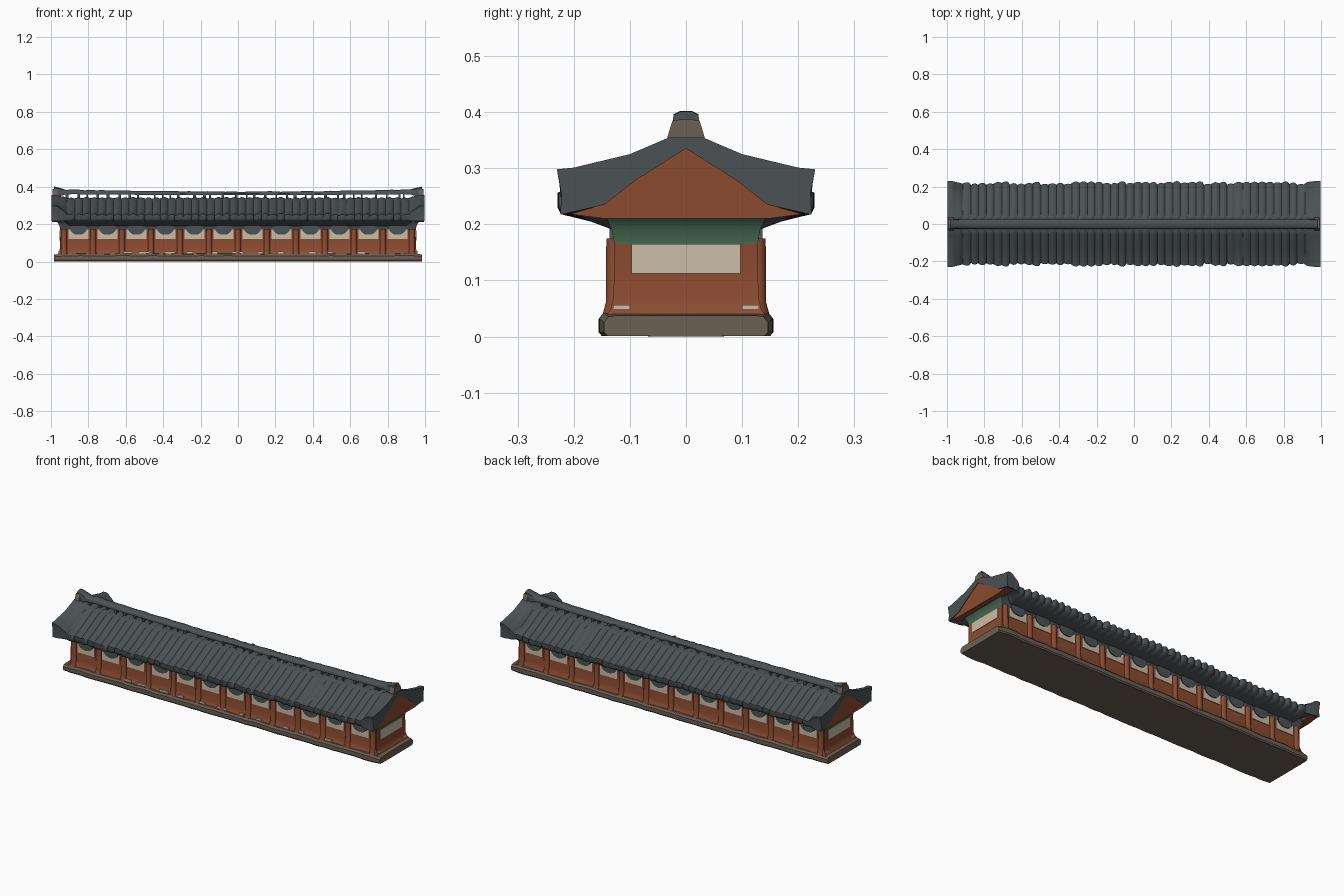
import bpy, bmesh, math, random

if "Cube" in bpy.data.objects:
    bpy.data.objects.remove(bpy.data.objects["Cube"])
random.seed(4)


def material(name, rgb):
    m = bpy.data.materials.new(name)
    m.diffuse_color = (*rgb, 1)
    m.use_nodes = True
    m.node_tree.nodes["Principled BSDF"].inputs["Base Color"].default_value = m.diffuse_color
    return m


SLATE = material("slate_tile", (0.07, 0.085, 0.09))
RED = material("red_timber", (0.26, 0.07, 0.03))
GREEN = material("green_beam", (0.065, 0.15, 0.085))
CREAM = material("cream_plaster", (0.60, 0.51, 0.39))
STONE = material("brown_stone", (0.15, 0.115, 0.085))


def finish(name, bm, mats, smooth=35):
    bmesh.ops.recalc_face_normals(bm, faces=bm.faces[:])
    me = bpy.data.meshes.new(name)
    bm.to_mesh(me)
    bm.free()
    for m in mats:
        me.materials.append(m)
    ob = bpy.data.objects.new(name, me)
    bpy.context.collection.objects.link(ob)
    if smooth:
        bpy.ops.object.select_all(action='DESELECT')
        ob.select_set(True)
        bpy.context.view_layer.objects.active = ob
        bpy.ops.object.shade_smooth_by_angle(angle=math.radians(smooth))
    return ob


def loft(bm, rings):
    """Join closed rings of points and cap both ends."""
    vs = [[bm.verts.new(p) for p in r] for r in rings]
    n = len(vs[0])
    for a, b in zip(vs, vs[1:]):
        for i in range(n):
            bm.faces.new((a[i], a[(i + 1) % n], b[(i + 1) % n], b[i]))
    bm.faces.new(vs[0])
    bm.faces.new(vs[-1])


def box(bm, x0, x1, y0, y1, z0, z1):
    loft(bm, [[(x0, y0, z), (x1, y0, z), (x1, y1, z), (x0, y1, z)] for z in (z0, z1)])


def mirrored(half):
    """Closed symmetric section from a half section whose ends lie on y = 0."""
    return half + [(-y, z) for y, z in half[-2:0:-1]]


def smoothstep(a, b, v):
    t = min(1, max(0, (v - a) / (b - a)))
    return t * t * (3 - 2 * t)


# Stone base with a softly rounded, slightly uneven edge
bm = bmesh.new()
rings = []
for i in range(41):
    x = -0.985 + 1.97 * i / 40
    e = 0.004 if i in (0, 40) else 0
    w = 0.153 - e + random.uniform(-0.003, 0.003)
    top = 0.042 - e + random.uniform(-0.002, 0.002)
    half = [(0, 0), (w - 0.006, 0.001), (w, 0.008), (w, top - 0.012), (w - 0.008, top - 0.002), (w - 0.02, top), (0, top)]
    rings.append([(x, y, z) for y, z in mirrored(half)])
loft(bm, rings)
finish("stone_base", bm, [STONE])

# Walls, flared at foot and head; green beam on the ends, slate band along the sides
bm = bmesh.new()
levels = [(0.035, 0.966, 0.142), (0.05, 0.957, 0.134), (0.07, 0.951, 0.129), (0.165, 0.95, 0.128),
          (0.19, 0.954, 0.132), (0.211, 0.966, 0.142), (0.22, 0.98, 0.15)]
loft(bm, [[(-x, -y, z), (x, -y, z), (x, y, z), (-x, y, z)] for z, x, y in levels])
bm.normal_update()
for f in bm.faces:
    z = f.calc_center_median().z
    if z > 0.165 and abs(f.normal.y) > 0.5:
        f.material_index = 2
    elif 0.165 < z < 0.211:
        f.material_index = 1
finish("walls", bm, [RED, GREEN, SLATE])

# Posts along both long sides
bm = bmesh.new()
for side in (-1, 1):
    for k in range(-6, 7):
        rings = []
        for z, r in ((0.038, 0.022), (0.06, 0.016), (0.175, 0.015)):
            rings.append([(k * 0.155 + r * math.cos(a * math.pi / 6), side * 0.127 + r * math.sin(a * math.pi / 6), z)
                          for a in range(12)])
        loft(bm, rings)
finish("side_posts", bm, [RED])

# Cream window panels in each bay, and one at each end
bm = bmesh.new()
for side in (-1, 1):
    for k in range(12):
        x = -0.8525 + k * 0.155
        box(bm, x - 0.054, x + 0.054, side * 0.126, side * 0.1325, 0.12, 0.17)
    box(bm, side * 0.947, side * 0.9535, -0.097, 0.097, 0.112, 0.165)
finish("window_panels", bm, [CREAM], 0)

# Slate scallops hanging over the middle of each window
bm = bmesh.new()
for side in (-1, 1):
    for k in range(12):
        x = -0.8525 + k * 0.155
        loft(bm, [[(x + 0.045 * math.cos(a * math.pi / 8), y, 0.175 + 0.032 * math.sin(a * math.pi / 8))
                   for a in range(16)] for y in (side * 0.129, side * 0.1365)])
finish("window_scallops", bm, [SLATE], 0)

# Worn plaster traces at the foot of the front wall and end corners
bm = bmesh.new()
for k in range(11):
    x = -0.62 + k * 0.125 + random.uniform(-0.03, 0.03)
    w = random.uniform(0.012, 0.03)
    box(bm, x - w, x + w, -0.143, -0.136, 0.044, 0.054)
for side in (-1, 1):
    for s in (-1, 1):
        box(bm, side * 0.954, side * 0.9605, s * 0.1, s * 0.13, 0.049, 0.056)
finish("plaster_traces", bm, [CREAM], 0)

# Tiled roof: sagging middle section blended into raised verges at the ends
MID = [(0, .338), (.03, .334), (.06, .32), (.10, .299), (.15, .272), (.20, .25), (.214, .245),
       (.214, .23), (.208, .218), (.17, .205), (.13, .19), (0, .19)]
END = [(0, .355), (.03, .355), (.06, .342), (.10, .325), (.15, .313), (.20, .301), (.230, .298),
       (.222, .255), (.224, .217), (.145, .235), (.09, .278), (0, .335)]
RIBS, STEPS = 48, 6
jitter = [(random.uniform(-.006, .006), random.uniform(.7, 1.2)) for _ in range(RIBS + 1)]
bm = bmesh.new()
rings = []
for i in range(RIBS * STEPS + 1):
    x = -1 + 2 * i / (RIBS * STEPS)
    t = smoothstep(0.9, 0.985, abs(x))
    push, size = jitter[i // STEPS]
    rib = abs(math.sin(math.pi * i / STEPS)) * size * (1 - t)
    half = []
    for j, ((ya, za), (yb, zb)) in enumerate(zip(MID, END)):
        y, z = ya + (yb - ya) * t, za + (zb - za) * t
        if 1 <= j <= 6:
            z += 0.010 * rib
        if 5 < j < 9:
            y += 0.008 * rib + push * (1 - t)
        half.append((y, z))
    rings.append([(x * 0.997, y, z) for y, z in mirrored(half)])
loft(bm, rings)
finish("tiled_roof", bm, [SLATE], 50)

# Red gable boards under the roof ends
bm = bmesh.new()
gable = mirrored([(0, .336), (.045, .308), (.09, .279), (.145, .236), (.207, .218), (.15, .2105), (0, .2105)])
for side in (-1, 1):
    loft(bm, [[(side * x, y, z) for y, z in gable] for x in (0.95, 0.994)])
finish("gable_boards", bm, [RED], 0)

# Ridge beam floating above the tiles, rising at both ends
bm = bmesh.new()
rings = []
for i in range(61):
    x = -0.985 + 1.97 * i / 60
    u = abs(x) / 0.985
    top = 0.374 + 0.012 * u ** 2 + 0.015 * smoothstep(0.93, 1, u) + random.uniform(-.002, .002)
    low = 0.355 + 0.006 * u ** 2 - 0.012 * smoothstep(0.92, 0.98, u)
    half = [(0, low), (.026, low), (.027, low + .008), (.022, top - .006), (.010, top), (0, top)]
    rings.append([(x, y, z) for y, z in mirrored(half)])
loft(bm, rings)
finish("ridge_beam", bm, [SLATE], 50)

# Small supports between the ridge beam and the tiles
bm = bmesh.new()
for k in range(34):
    x = -0.9 + k * 1.8 / 33 + random.uniform(-.02, .02)
    w = random.uniform(.003, .008)
    box(bm, x - w, x + w, -0.018, 0.018, 0.325, 0.362)
finish("ridge_supports", bm, [SLATE], 0)

# Brown end caps of the ridge
bm = bmesh.new()
cap = mirrored([(0, .35), (.034, .352), (.03, .366), (.024, .385), (0, .388)])
for side in (-1, 1):
    loft(bm, [[(side * x, y, z) for y, z in cap] for x in (0.965, 0.992)])
finish("ridge_end_caps", bm, [STONE], 0)
